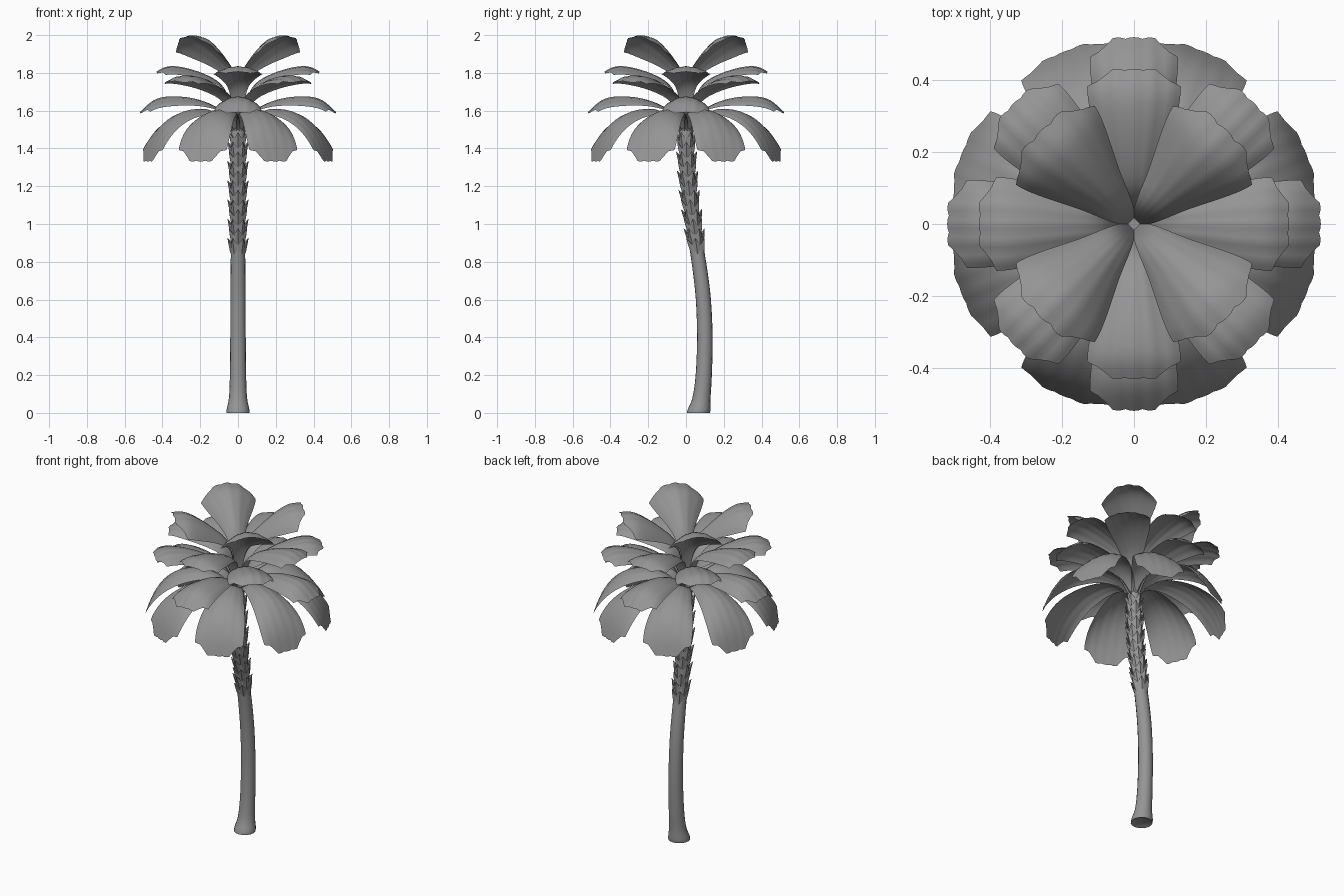
import bpy, bmesh, math
from mathutils import Vector

if "Cube" in bpy.data.objects:
    bpy.data.objects.remove(bpy.data.objects["Cube"])


def material(name, value):
    m = bpy.data.materials.new(name)
    m.diffuse_color = (value, value, value, 1)
    m.use_nodes = True
    m.node_tree.nodes["Principled BSDF"].inputs["Base Color"].default_value = m.diffuse_color
    return m


GREY = material("plain grey", 0.3)


def finish(name, bm, angle=50):
    me = bpy.data.meshes.new(name)
    bm.to_mesh(me)
    bm.free()
    me.materials.append(GREY)
    ob = bpy.data.objects.new(name, me)
    bpy.context.collection.objects.link(ob)
    bpy.ops.object.select_all(action='DESELECT')
    ob.select_set(True)
    bpy.context.view_layer.objects.active = ob
    bpy.ops.object.shade_smooth_by_angle(angle=math.radians(angle))
    return ob


def spline(pts, t):
    """Smooth point on a list of tuples, t from 0 to 1."""
    n = len(pts) - 1
    s = min(max(t, 0), 1) * n
    i = min(int(s), n - 1)
    f = s - i
    a, b, c, d = (Vector(pts[min(max(k, 0), n)]) for k in (i - 1, i, i + 1, i + 2))
    return b + 0.5 * f * (c - a + f * (2 * a - 5 * b + 4 * c - d + f * (3 * (b - c) + d - a)))


# Trunk: (y centre, z, radius)
TRUNK = [(0.066, 0, 0.061), (0.07, 0.02, 0.06), (0.082, 0.08, 0.048), (0.094, 0.2, 0.043),
         (0.1, 0.4, 0.041), (0.092, 0.6, 0.04), (0.075, 0.75, 0.039), (0.057, 0.87, 0.038),
         (0.04, 1.0, 0.038), (0.022, 1.12, 0.038), (0.01, 1.25, 0.039), (0.002, 1.4, 0.038),
         (0, 1.5, 0.036), (0, 1.6, 0.03)]


def trunk_at(z):
    for a, b in zip(TRUNK, TRUNK[1:]):
        if z <= b[1]:
            f = (z - a[1]) / (b[1] - a[1])
            return a[0] + f * (b[0] - a[0]), a[2] + f * (b[2] - a[2])
    return TRUNK[-1][0], TRUNK[-1][2]


def build_trunk(sides=16):
    bm = bmesh.new()
    rings = []
    for k in range(40):
        y, z, r = spline(TRUNK, k / 39)
        rings.append([bm.verts.new((r * math.cos(a), y + r * math.sin(a), z))
                      for a in (math.tau * i / sides for i in range(sides))])
    for lo, hi in zip(rings, rings[1:]):
        for i in range(sides):
            j = (i + 1) % sides
            bm.faces.new((lo[i], lo[j], hi[j], hi[i]))
    base = bm.faces.new(rings[0][::-1])
    bm.faces.new(rings[-1])
    bm.normal_update()
    # recessed underside of the foot
    bmesh.ops.inset_individual(bm, faces=[base], thickness=0.02, depth=-0.01)
    finish("trunk", bm)


# Pointed bark scales, staggered row by row
def build_scales(rows=12, count=6):
    bm = bmesh.new()
    for row in range(rows):
        z0 = 0.855 + row * 0.051
        for i in range(count):
            a0 = math.tau * (i + 0.5 * (row % 2)) / count
            half = math.pi / count

            def p(da, dz, out):
                y, r = trunk_at(z0 + dz)
                a = a0 + da * half
                return bm.verts.new(((r + out) * math.cos(a), y + (r + out) * math.sin(a), z0 + dz))
            bl, bc, br = p(-0.7, 0, -0.001), p(0, -0.015, 0.001), p(0.7, 0, -0.001)
            ml, mc, mr = p(-0.95, 0.035, 0.006), p(0, 0.035, 0.012), p(0.95, 0.035, 0.006)
            tip, back = p(0, 0.072, 0.018), p(0, 0.052, -0.002)
            for f in ((bl, bc, mc, ml), (bc, br, mr, mc), (ml, mc, tip), (mc, mr, tip),
                      (ml, tip, back), (tip, mr, back)):
                bm.faces.new(f)
    finish("bark_scales", bm, 25)


# Frond: an arched blade with a scalloped end
# profile rows are (radius, z, half width, drop of the edges)
def build_fronds(name, profile, angles, lobe=0.018, corner=0.1, nu=18, nv=20):
    bm = bmesh.new()
    for deg in angles:
        c, s = math.cos(math.radians(deg)), math.sin(math.radians(deg))
        grid = []
        for i in range(nu + 1):
            row = []
            for j in range(nv + 1):
                v = 2 * j / nv - 1
                step = min(max((abs(v) - 0.45) / 0.4, 0), 1)
                cut = corner * step * step * (3 - 2 * step) + 0.02 * v * v
                cut += lobe * (1 - abs(math.cos(2.5 * math.pi * v)))
                u = i / nu
                r, z, w, drop = spline(profile, u * (1 - cut * u))
                z -= drop * v * v - 0.002 * u * math.cos(5 * math.pi * v)
                row.append(bm.verts.new((r * c - w * v * s, r * s + w * v * c, z)))
            grid.append(row)
        for i in range(nu):
            for j in range(nv):
                bm.faces.new((grid[i][j], grid[i + 1][j], grid[i + 1][j + 1], grid[i][j + 1]))
    finish(name, bm)


CROSS = [0, 90, 180, 270]
DIAGONAL = [45, 135, 225, 315]

build_trunk()
build_scales()
build_fronds("upright_fronds",
             [(0.01, 1.58, 0.015, 0), (0.03, 1.72, 0.03, 0.01), (0.065, 1.82, 0.048, 0.03),
              (0.14, 1.895, 0.08, 0.055), (0.23, 1.962, 0.125, 0.08), (0.3, 1.994, 0.153, 0.085),
              (0.368, 1.995, 0.16, 0.08)],
             DIAGONAL, lobe=0.025)
build_fronds("middle_fronds",
             [(0.02, 1.55, 0.02, 0), (0.045, 1.66, 0.035, 0.005), (0.09, 1.74, 0.055, 0.015),
              (0.17, 1.79, 0.082, 0.03), (0.28, 1.826, 0.115, 0.04), (0.37, 1.833, 0.13, 0.04),
              (0.432, 1.805, 0.125, 0.035)],
             CROSS)
build_fronds("middle_corner_fronds",
             [(0.02, 1.53, 0.02, 0), (0.05, 1.62, 0.035, 0.005), (0.1, 1.685, 0.055, 0.015),
              (0.2, 1.742, 0.085, 0.03), (0.31, 1.778, 0.115, 0.04), (0.41, 1.785, 0.128, 0.04),
              (0.475, 1.755, 0.12, 0.035)],
             DIAGONAL)
build_fronds("spreading_fronds",
             [(0.02, 1.49, 0.02, 0), (0.07, 1.585, 0.04, 0.005), (0.17, 1.645, 0.075, 0.025),
              (0.3, 1.673, 0.105, 0.045), (0.43, 1.662, 0.122, 0.05), (0.52, 1.59, 0.12, 0.03)],
             CROSS)
build_fronds("drooping_fronds",
             [(0.02, 1.48, 0.02, 0), (0.08, 1.56, 0.04, 0.005), (0.18, 1.607, 0.07, 0.025),
              (0.31, 1.595, 0.105, 0.04), (0.41, 1.535, 0.13, 0.04), (0.48, 1.44, 0.138, 0.03),
              (0.518, 1.33, 0.125, 0.01)],
             [22.5 + 45 * k for k in range(8)])
